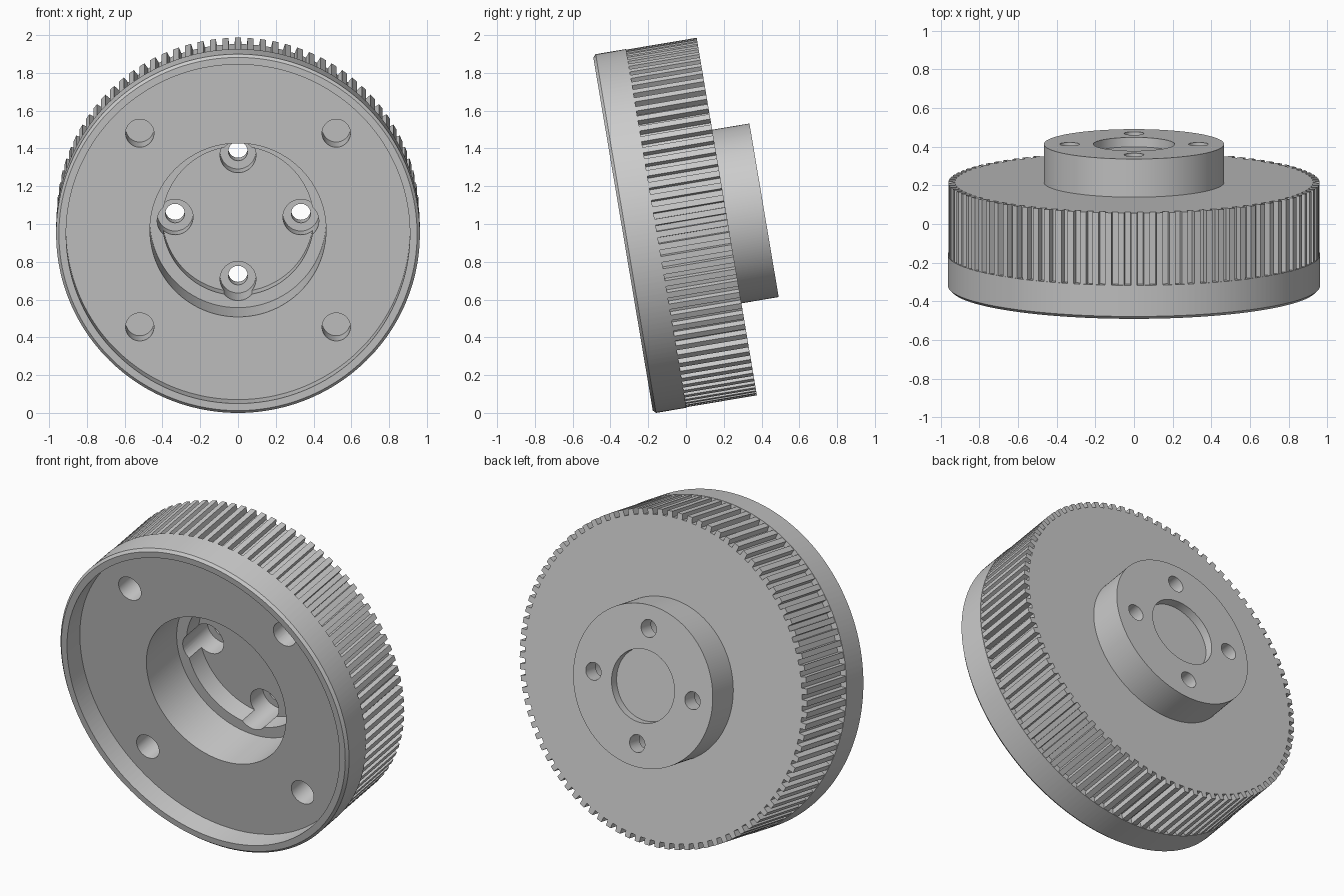
import bpy, bmesh, math
from mathutils import Matrix, Vector

if "Cube" in bpy.data.objects:
    bpy.data.objects.remove(bpy.data.objects["Cube"])

TEETH, R_TIP, R_ROOT = 90, 0.960, 0.926
TILT = math.atan2(0.32, 1.90)


def lathe(bm, profile, steps, offset=(0, 0)):
    """Revolve (t, radius) points about local Y; steps = [(angle, is_tip)].
    A radius of 'T' follows the tooth outline, 0 is a pole."""
    rings = []
    for t, r in profile:
        if r == 0:
            rings.append([bm.verts.new((offset[0], t, offset[1]))])
            continue
        ring = []
        for a, tip in steps:
            rr = (R_TIP if tip else R_ROOT) if r == 'T' else r
            ring.append(bm.verts.new((offset[0] + rr * math.cos(a), t,
                                      offset[1] + rr * math.sin(a))))
        rings.append(ring)
    n = len(steps)
    for a, b in zip(rings, rings[1:]):
        if len(a) == 1 and len(b) == 1:
            continue
        if len(a) == 1 or len(b) == 1:
            bm.faces.new(a if len(b) == 1 else b)
            continue
        for i in range(n):
            j = (i + 1) % n
            bm.faces.new((a[i], a[j], b[j], b[i]))
    # end discs are single polygons, so the pole points are not needed
    bmesh.ops.delete(bm, geom=[v for v in bm.verts if not v.link_faces],
                     context='VERTS')


def make_object(name, bm):
    bmesh.ops.recalc_face_normals(bm, faces=bm.faces[:])
    me = bpy.data.meshes.new(name)
    bm.to_mesh(me)
    bm.free()
    ob = bpy.data.objects.new(name, me)
    bpy.context.collection.objects.link(ob)
    return ob


# Pulley body: dished flange, toothed rim and rear hub in one profile
tooth_steps = []
pitch = 2 * math.pi / TEETH
for k in range(TEETH):
    base = math.pi / 2 + pitch * k
    for f, tip in ((-0.24, True), (0.24, True), (0.28, False), (0.72, False)):
        tooth_steps.append((base + f * pitch, tip))

profile = [
    (0.54, 0), (0.54, 0.40), (0.42, 0.40), (0.42, 0.466),      # stepped pit
    (0.125, 0.466), (0.125, 0.91), (0.0, 0.91),                # front dish
    (0.0, 0.948), (0.015, 0.963), (0.178, 0.963),              # flange
    (0.178, 'T'), (0.557, 'T'),                                # teeth
    (0.557, 0.466), (0.757, 0.466),                            # hub
    (0.757, 0.21), (0.707, 0.21), (0.707, 0)]                  # rear bore
bm = bmesh.new()
lathe(bm, profile, tooth_steps)
pulley = make_object("toothed_pulley", bm)

# Hole cutters: four blind holes and four counterbored through holes
circle = [(2 * math.pi * i / 48, False) for i in range(48)]
bm = bmesh.new()
for sx in (-1, 1):
    for sz in (-1, 1):
        lathe(bm, [(0.05, 0), (0.05, 0.075), (0.29, 0.075), (0.29, 0)],
              circle, (0.52 * sx, 0.52 * sz))
for dx, dz in ((1, 0), (-1, 0), (0, 1), (0, -1)):
    lathe(bm, [(0.35, 0), (0.35, 0.095), (0.66, 0.095), (0.66, 0.051),
               (0.85, 0.051), (0.85, 0)], circle, (0.333 * dx, 0.333 * dz))
cutter = make_object("hole_cutter", bm)
cutter.hide_render = True

mod = pulley.modifiers.new("holes", 'BOOLEAN')
mod.operation = 'DIFFERENCE'
mod.solver = 'EXACT'
mod.object = cutter
bpy.context.view_layer.objects.active = pulley
pulley.select_set(True)
bpy.ops.object.modifier_apply(modifier=mod.name)
bpy.data.objects.remove(cutter, do_unlink=True)

# Tilt the axis, centre on y and stand on the ground
me = pulley.data
me.transform(Matrix.Rotation(TILT, 4, 'X'))
ys = [v.co.y for v in me.vertices]
zs = [v.co.z for v in me.vertices]
me.transform(Matrix.Translation((0, -(min(ys) + max(ys)) / 2, -min(zs))))
bpy.ops.object.shade_smooth_by_angle(angle=math.radians(25))
